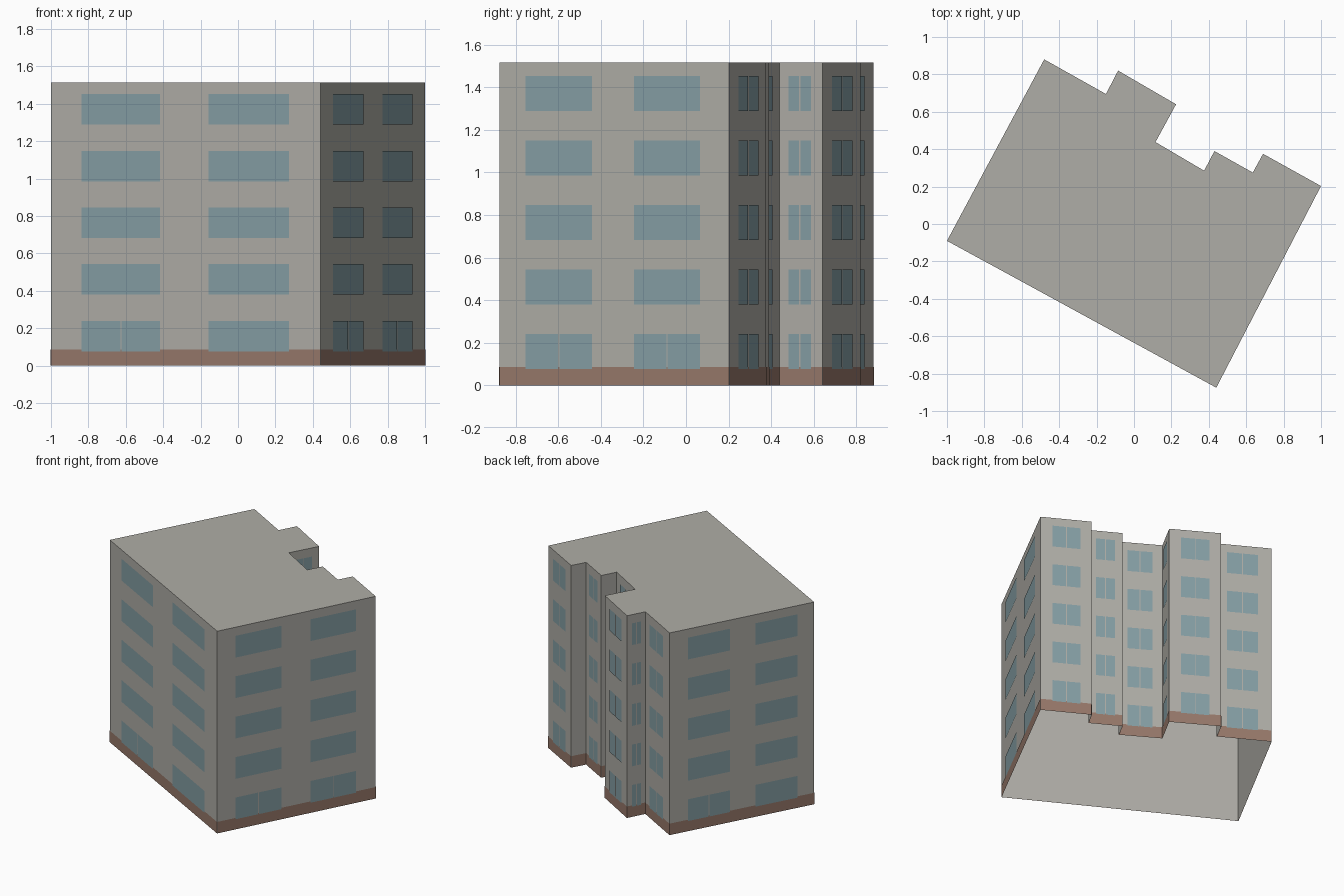
import bpy
from mathutils import Vector

cube = bpy.data.objects.get("Cube")
if cube:
    bpy.data.objects.remove(cube, do_unlink=True)

HEIGHT = 1.515
PLINTH = 0.086

# Footprint corners, counter-clockwise from above
CORNERS = [Vector(p) for p in (
    (-1, -0.09), (0.44, -0.875), (1, 0.203), (0.69, 0.375),
    (0.635, 0.275), (0.43, 0.39), (0.375, 0.285), (0.115, 0.438),
    (0.225, 0.64), (-0.085, 0.82), (-0.15, 0.695), (-0.48, 0.88))]
COUNT = len(CORNERS)

# Windows of each wall: start, end along the wall, and which floors are split
ALL, GROUND, NONE = range(5), (0,), ()
WINDOWS = {
    0: [(0.115, 0.406, GROUND), (0.587, 0.885, NONE)],
    1: [(0.115, 0.404, GROUND), (0.586, 0.875, GROUND)],
    2: [(0.23, 0.78, ALL)],
    4: [(0.22, 0.78, ALL)],
    6: [(0.2, 0.77, ALL)],
    7: [(0.22, 0.75, ALL)],
    8: [(0.23, 0.77, ALL)],
    9: [(0.25, 0.75, ALL)],
    10: [(0.19, 0.75, ALL)],
    11: [(0.125, 0.415, GROUND), (0.593, 0.883, NONE)],
}


def material(name, color):
    mat = bpy.data.materials.new(name)
    mat.use_nodes = True
    mat.diffuse_color = (*color, 1)
    mat.node_tree.nodes["Principled BSDF"].inputs["Base Color"].default_value = (*color, 1)
    return mat


def add_mesh(name, verts, faces, mat):
    mesh = bpy.data.meshes.new(name)
    mesh.from_pydata(verts, [], faces)
    mesh.materials.append(mat)
    obj = bpy.data.objects.new(name, mesh)
    bpy.context.collection.objects.link(obj)
    return obj


def wall_panel(wall, start, end, low, high, offset):
    """Corners of an upright panel lying just outside a wall."""
    a, b = CORNERS[wall], CORNERS[(wall + 1) % COUNT]
    along = (b - a).normalized()
    out = Vector((along.y, -along.x)) * offset
    p, q = a.lerp(b, start) + out, a.lerp(b, end) + out
    return [(p.x, p.y, low), (q.x, q.y, low), (q.x, q.y, high), (p.x, p.y, high)]


def add_panels(name, panels, mat):
    verts = [v for panel in panels for v in panel]
    faces = [tuple(range(i, i + 4)) for i in range(0, len(verts), 4)]
    return add_mesh(name, verts, faces, mat)


concrete = material("warm grey wall", (0.43, 0.42, 0.385))
glass = material("blue grey glass", (0.235, 0.345, 0.375))
brick = material("brown plinth", (0.31, 0.19, 0.145))

# Walls and flat roof, open underneath
verts = [(p.x, p.y, z) for z in (0, HEIGHT) for p in CORNERS]
faces = [(i, (i + 1) % COUNT, (i + 1) % COUNT + COUNT, i + COUNT) for i in range(COUNT)]
faces.append(tuple(range(COUNT, 2 * COUNT)))
add_mesh("building_walls_and_roof", verts, faces, concrete)

# Plinth band around the foot of the walls
add_panels("plinth", [wall_panel(i, 0, 1, 0, PLINTH, 0.002) for i in range(COUNT)], brick)

# Window panes, five floors on each wall
panes = []
for wall, openings in WINDOWS.items():
    length = (CORNERS[(wall + 1) % COUNT] - CORNERS[wall]).length
    gap = 0.003 / length
    for start, end, split in openings:
        for floor in range(5):
            low = 0.077 + floor * 0.303
            middle = (start + end) / 2
            spans = [(start, end)]
            if floor in split:
                spans = [(start, middle - gap), (middle + gap, end)]
            for s, e in spans:
                panes.append(wall_panel(wall, s, e, low, low + 0.163, 0.004))
add_panels("windows", panes, glass)
